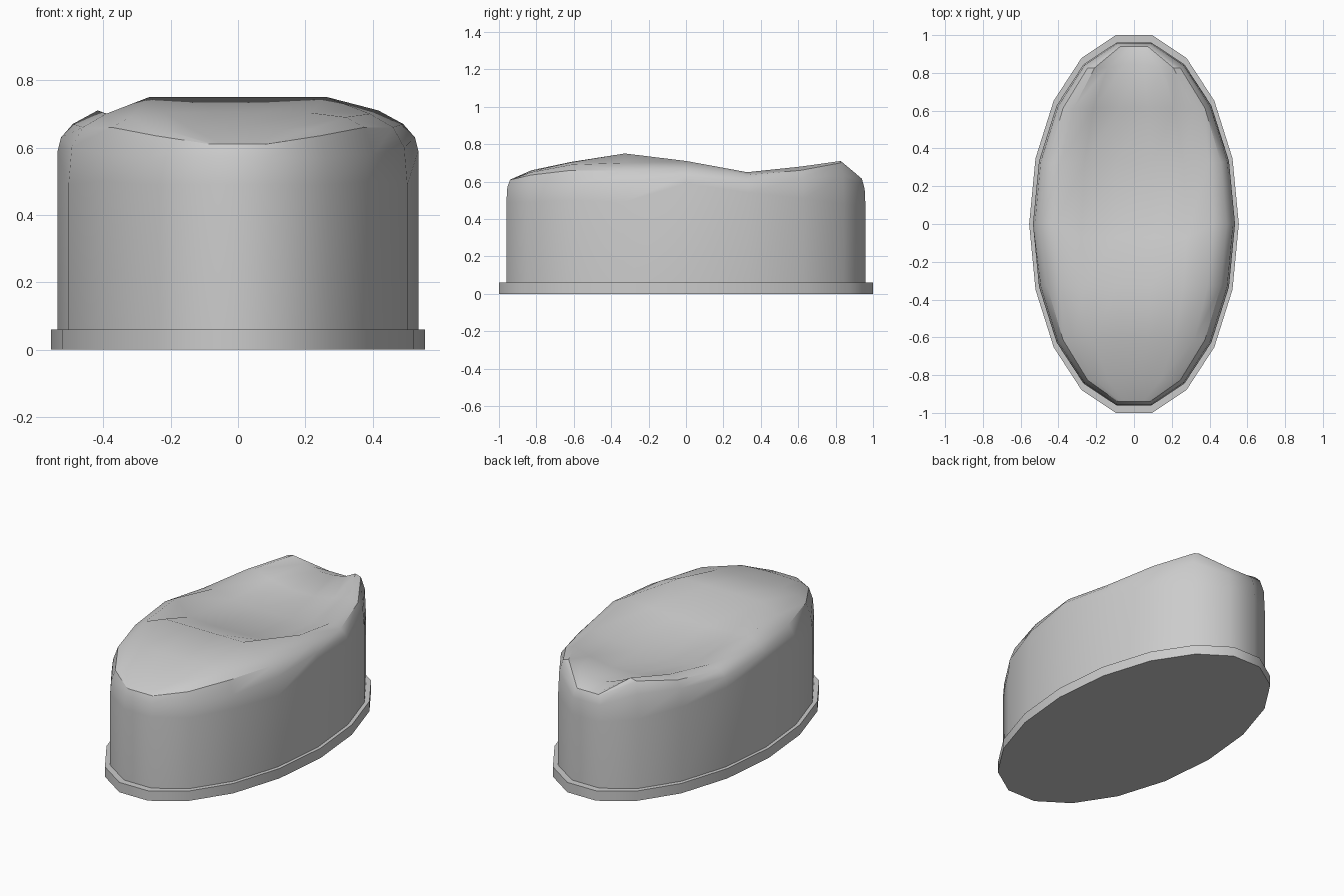
import bpy, bmesh
from math import sin, cos, radians

if "Cube" in bpy.data.objects:
    bpy.data.objects.remove(bpy.data.objects["Cube"])

ROWS = range(9)  # 9 rows front to back, mirrored into an 18-sided ellipse


def ring(bm, a, b, zs):
    """Elliptical 18-sided loop, with one height per row."""
    def side(s):
        return [bm.verts.new((s * a * sin(radians(10 + 20 * i)),
                              -b * cos(radians(10 + 20 * i)), zs[i])) for i in ROWS]
    return side(1) + side(-1)[::-1]


def bridge(bm, lo, hi):
    n = len(lo)
    for i in range(n):
        j = (i + 1) % n
        bm.faces.new((lo[i], lo[j], hi[j], hi[i]))


def finish(bm, name):
    bmesh.ops.recalc_face_normals(bm, faces=bm.faces)
    me = bpy.data.meshes.new(name)
    bm.to_mesh(me)
    bm.free()
    ob = bpy.data.objects.new(name, me)
    bpy.context.collection.objects.link(ob)
    bpy.ops.object.select_all(action='DESELECT')
    ob.select_set(True)
    bpy.context.view_layer.objects.active = ob
    bpy.ops.object.shade_smooth_by_angle(angle=radians(35))


# Base plate
bm = bmesh.new()
lo = ring(bm, 0.555, 1.0154, [0] * 9)
hi = ring(bm, 0.555, 1.0154, [0.06] * 9)
bridge(bm, lo, hi)
bm.faces.new(lo[::-1])
bm.faces.new(hi)
finish(bm, "base_plate")

# Padded body: wall, rounded shoulder, then a sculpted top
bm = bmesh.new()
wall = [.49, .49, .50, .49, .59, .54, .51, .48, .46]
shoulder = [.57, .57, .58, .60, .63, .60, .62, .63, .56]
rim = [.61, .635, .66, .66, .67, .635, .66, .70, .615]
loops = [ring(bm, 0.535, 0.975, [0.05] * 9),
         ring(bm, 0.535, 0.975, wall),
         ring(bm, 0.525, 0.970, shoulder),
         ring(bm, 0.490, 0.955, rim)]
for a, b in zip(loops, loops[1:]):
    bridge(bm, a, b)
bm.faces.new(loops[0][::-1])

# Top: front hump dropping into a saddle-shaped hollow
heights = [(.61, .61, .61), (.65, .655, .66), (.69, .703, .705), (.70, .75, .75),
           (.71, .66, .65), (.65, .62, .605), (.68, .645, .62), (.71, .675, .65),
           (.615, .615, .615)]
cols = (.85, .57, .2)
grid = []
for i in ROWS:
    r, l = loops[-1][i], loops[-1][17 - i]
    x, y = r.co.x, r.co.y

    def half(s):
        out = []
        for c, z in zip(cols, heights[i]):
            dy = -0.07 if i == 4 and c < .8 else (0.017 if i == 7 and c < .5 else 0)
            out.append(bm.verts.new((s * x * c, y + dy, z)))
        return out
    grid.append([l] + half(-1) + half(1)[::-1] + [r])
for a, b in zip(grid, grid[1:]):
    for j in range(7):
        bm.faces.new((a[j], a[j + 1], b[j + 1], b[j]))
# Close the straight front and back edges of the rim
for row in (grid[0], grid[-1]):
    bmesh.ops.contextual_create(bm, geom=row)
finish(bm, "padded_body")
